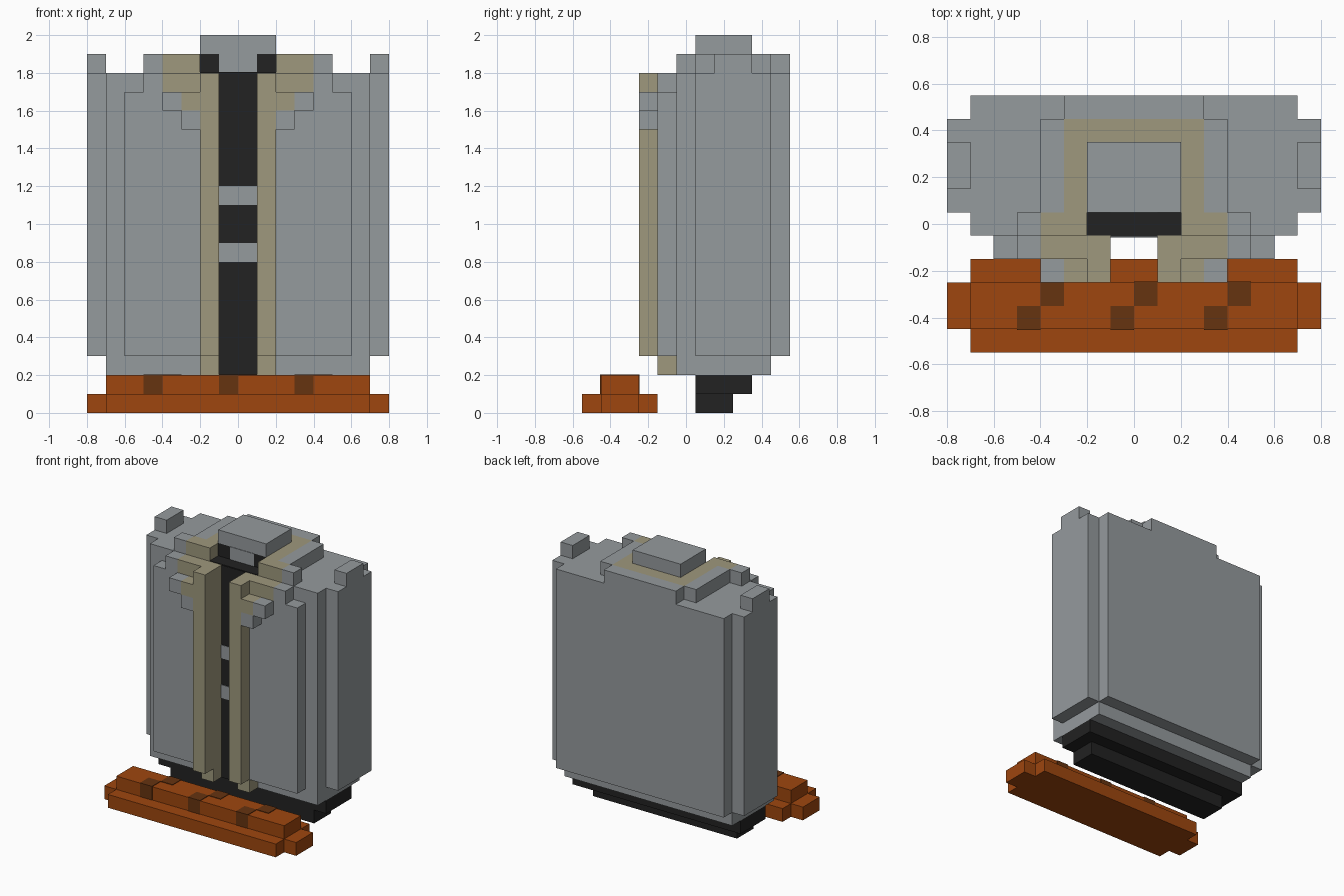
import bpy
import bmesh

old = bpy.data.objects.get("Cube")
if old:
    bpy.data.objects.remove(old, do_unlink=True)


def material(name, r, g, b):
    m = bpy.data.materials.new(name)
    m.use_nodes = True
    m.diffuse_color = (r, g, b, 1)
    m.node_tree.nodes["Principled BSDF"].inputs["Base Color"].default_value = (r, g, b, 1)
    return m


GREY = material("cloth_grey", 0.30, 0.325, 0.34)
TAN = material("trim_tan", 0.342, 0.314, 0.205)
BLACK = material("lining_black", 0.016, 0.016, 0.016)
RUST = material("belt_rust", 0.342, 0.061, 0.0045)
BROWN = material("spot_brown", 0.133, 0.033, 0.005)


def prism(name, mat, outline, z, mirror=False):
    """Extrude a flat outline from z[0] to z[1], optionally mirrored across x."""
    bm = bmesh.new()
    base = bm.faces.new([bm.verts.new((x, y, z[0])) for x, y in outline])
    top = bmesh.ops.extrude_face_region(bm, geom=[base])["geom"]
    verts = [v for v in top if isinstance(v, bmesh.types.BMVert)]
    bmesh.ops.translate(bm, vec=(0, 0, z[1] - z[0]), verts=verts)
    bmesh.ops.recalc_face_normals(bm, faces=bm.faces)
    mesh = bpy.data.meshes.new(name)
    bm.to_mesh(mesh)
    bm.free()
    mesh.materials.append(mat)
    ob = bpy.data.objects.new(name, mesh)
    bpy.context.collection.objects.link(ob)
    if mirror:
        mod = ob.modifiers.new("Mirror", 'MIRROR')
        mod.use_mirror_merge = False
    return ob


def box(name, mat, x, y, z):
    """Centred box, half width x."""
    return prism(name, mat, [(-x, y[0]), (x, y[0]), (x, y[1]), (-x, y[1])], z)


def pair(name, mat, x, y, z):
    """Box on the left, mirrored to the right."""
    return prism(name, mat, [(x[0], y[0]), (x[1], y[0]), (x[1], y[1]), (x[0], y[1])], z, True)


def stepped(name, mat, half, z):
    """Prism from the right half of a symmetric outline."""
    return prism(name, mat, half + [(-x, y) for x, y in reversed(half)], z)


# Torso and hem
stepped("torso", GREY, [(.7, -.05), (.7, .05), (.8, .05), (.8, .45), (.7, .45), (.7, .55)], (.3, 1.8))
box("hem", GREY, .7, (-.05, .45), (.2, .3))
pair("shoulder_tab", GREY, (.7, .8), (.15, .35), (1.8, 1.9))

# Dark base under the hem
box("base_upper", BLACK, .7, (.05, .35), (.1, .2))
box("base_lower", BLACK, .6, (.05, .25), (0, .1))

# Dark opening with two clasps
box("front_opening", BLACK, .1, (-.054, -.04), (.2, 1.8))
for i, z in enumerate((.8, 1.1)):
    box(f"clasp_{i + 1}", GREY, .1, (-.058, -.045), (z, z + .1))

# Front panels and wings
front = (-.15, -.05)
pair("front_panel", GREY, (.2, .6), front, (.3, 1.7))
pair("inner_trim", TAN, (.1, .2), front, (.2, 1.7))
pair("lapel_wing", TAN, (.1, .4), front, (1.7, 1.8))
pair("lapel_wing_tip", GREY, (.4, .5), front, (1.7, 1.8))

# Raised lapel edge
edge = (-.25, -.15)
pair("lapel_edge", TAN, (.1, .2), edge, (.3, 1.8))
pair("lapel_notch", TAN, (.2, .3), edge, (1.6, 1.7))
pair("lapel_notch_tip", GREY, (.3, .4), edge, (1.6, 1.7))
pair("lapel_notch_base", GREY, (.2, .3), edge, (1.5, 1.6))

# Collar: tan inside, grey outside
ring = (1.8, 1.9)
pair("collar_front", TAN, (.2, .4), (-.05, .05), ring)
pair("collar_side", TAN, (.2, .3), (.05, .45), ring)
box("collar_back", TAN, .2, (.35, .45), ring)
pair("collar_front_rim", GREY, (.4, .5), (-.05, .05), ring)
pair("collar_side_rim", GREY, (.3, .4), (.05, .45), ring)
box("collar_back_rim", GREY, .3, (.45, .55), ring)

# Neck
box("neck_floor", BLACK, .2, (-.05, .05), (1.79, 1.804))
box("neck", BLACK, .2, (.05, .35), ring)
box("neck_front", GREY, .1, (.046, .06), ring)
box("neck_cap", GREY, .2, (.05, .35), (1.9, 2))

# Belt lying in front
stepped("belt_base", RUST, [(.7, -.55), (.7, -.45), (.8, -.45), (.8, -.25), (.7, -.25), (.7, -.15)], (0, .1))
box("belt_top", RUST, .7, (-.45, -.25), (.1, .2))
for i in range(3):
    x = -.5 + .4 * i
    prism(f"front_spot_{i + 1}", BROWN,
          [(x, -.454), (x + .1, -.454), (x + .1, -.35), (x, -.35)], (.1, .204))
    prism(f"back_spot_{i + 1}", BROWN,
          [(x + .1, -.35), (x + .2, -.35), (x + .2, -.246), (x + .1, -.246)], (.1, .204))
